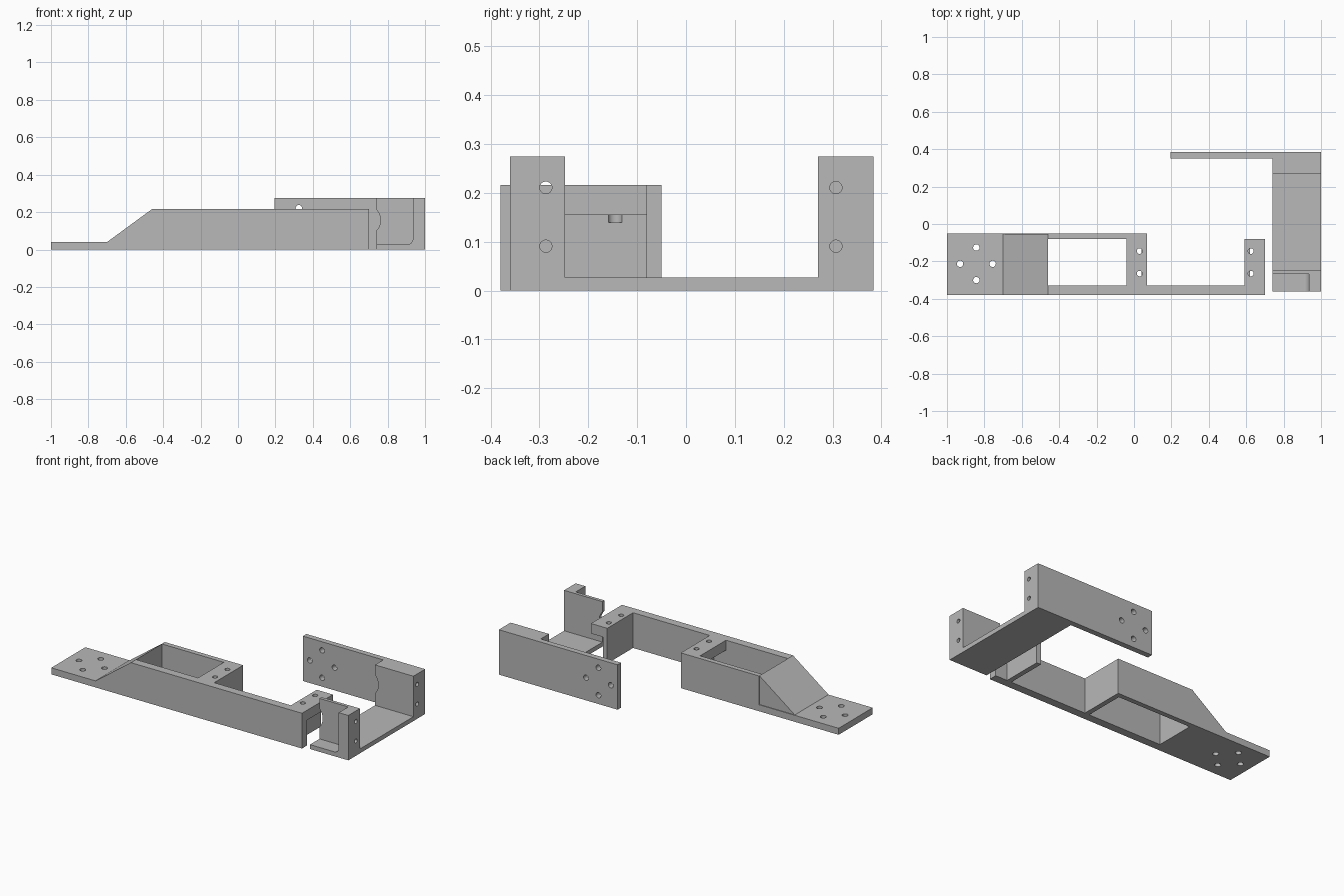
import bpy
import bmesh
import math
from mathutils import Matrix, Vector

if "Cube" in bpy.data.objects:
    bpy.data.objects.remove(bpy.data.objects["Cube"], do_unlink=True)

GREY = (0.48, 0.48, 0.48, 1)
grey = bpy.data.materials.new("plain grey")
grey.use_nodes = True
grey.diffuse_color = GREY
grey.node_tree.nodes["Principled BSDF"].inputs["Base Color"].default_value = GREY


def make_object(name, bm):
    bmesh.ops.recalc_face_normals(bm, faces=bm.faces[:])
    mesh = bpy.data.meshes.new(name)
    bm.to_mesh(mesh)
    bm.free()
    mesh.materials.append(grey)
    obj = bpy.data.objects.new(name, mesh)
    bpy.context.scene.collection.objects.link(obj)
    return obj


def extrude_profile(name, points, y0, y1):
    """Extrude an x-z outline along y."""
    bm = bmesh.new()
    face = bm.faces.new([bm.verts.new((x, y0, z)) for x, z in points])
    out = bmesh.ops.extrude_face_region(bm, geom=[face])
    moved = [v for v in out["geom"] if isinstance(v, bmesh.types.BMVert)]
    bmesh.ops.translate(bm, verts=moved, vec=(0, y1 - y0, 0))
    return make_object(name, bm)


def box(name, x0, x1, y0, y1, z0, z1):
    return extrude_profile(name, [(x0, z0), (x1, z0), (x1, z1), (x0, z1)], y0, y1)


def rod(centre, axis, radius, length, sides=32):
    bm = bmesh.new()
    turn = Vector((0, 0, 1)).rotation_difference(Vector(axis)).to_matrix().to_4x4()
    bmesh.ops.create_cone(bm, cap_ends=True, segments=sides, radius1=radius, radius2=radius,
                          depth=length, matrix=Matrix.Translation(centre) @ turn)
    return make_object("cutter", bm)


def apply_booleans(obj, tools, operation="DIFFERENCE"):
    for tool in tools:
        tool.hide_render = True
        mod = obj.modifiers.new("boolean", "BOOLEAN")
        mod.operation, mod.solver, mod.object = operation, "EXACT", tool
    bpy.context.view_layer.update()
    graph = bpy.context.evaluated_depsgraph_get()
    result = bpy.data.meshes.new_from_object(obj.evaluated_get(graph))
    obj.modifiers.clear()
    obj.data = result
    for tool in tools:
        bpy.data.objects.remove(tool, do_unlink=True)


def cut(*bounds):
    return box("cutter", *bounds)


def cross(cx, cy, reach):
    return [(cx + reach, cy), (cx - reach, cy), (cx, cy + reach), (cx, cy - reach)]


# Long arm: side outline, then pockets and overhanging tabs
H, TAB = 0.216, 0.155
FRONT, INNER, REAR, BACK = -0.38, -0.33, -0.08, -0.05
arm = extrude_profile("mounting_arm", [(-1, 0), (0.7, 0), (0.7, H), (-0.46, H),
                                       (-0.7, 0.04), (-1, 0.04)], FRONT, BACK)
cutters = [
    cut(-0.46, -0.04, INNER, REAR, -0.1, 0.4),    # open window
    cut(-0.2, 0.04, INNER, REAR, -0.1, TAB),      # below inner tab
    cut(0.07, 0.59, INNER, 0.1, -0.1, 0.4),       # gap between tabs
    cut(0.5, 0.8, REAR, 0.1, -0.1, 0.4),          # shorten end wall
    cut(0.62, 0.8, INNER, 0.1, -0.1, TAB),        # below end tab
    cut(-0.7, -0.46, BACK - 0.004, 0.1, 0.04, 0.4),
]
# Screw holes in the tabs and the flat end plate
for x in (0.03, 0.625):
    for y in (-0.145, -0.265):
        cutters.append(rod((x, y, 0.2), (0, 0, 1), 0.015, 0.12))
cutters += [rod((x, y, 0), (0, 0, 1), 0.017, 0.2) for x, y in cross(-0.843, -0.213, 0.087)]
apply_booleans(arm, cutters)

# Bracket: floor, front upright, rear block and long rear wall
TOP, FLOOR = 0.275, 0.027
bracket = box("u_bracket", 0.74, 1, -0.36, 0.38, 0, TOP)
apply_booleans(bracket, [cut(0.5, 1.2, -0.248, 0.27, FLOOR, 0.5)])
apply_booleans(bracket, [box("rear_wall", 0.195, 1, 0.35, 0.384, 0, TOP)], "UNION")

# Front pocket with one rounded lower corner
R, EDGE = 0.03, 0.935
corner = [(EDGE - R + R * math.sin(a), FLOOR + R - R * math.cos(a))
          for a in (i * math.pi / 16 for i in range(9))]
pocket = [(0.6, FLOOR)] + corner + [(EDGE, 0.5), (0.6, 0.5)]
cutters = [extrude_profile("cutter", pocket, -0.5, -0.268)]

# Shallow arc notches in both uprights
for y, depth in ((-0.258, 0.06), (0.305, 0.09)):
    cutters.append(rod((0.68, y, 0.157), (0, 1, 0), 0.082, depth, 64))

# Screw holes in the end faces and rear wall
for y in (-0.287, 0.307):
    for z in (0.091, 0.211):
        cutters.append(rod((1, y, z), (1, 0, 0), 0.0125, 0.2))
cutters += [rod((x, 0.367, z), (0, 1, 0), 0.0165, 0.1) for x, z in cross(0.325, 0.138, 0.084)]
apply_booleans(bracket, cutters)

# Flat faces with smooth hole walls
for obj in (arm, bracket):
    bpy.ops.object.select_all(action="DESELECT")
    obj.select_set(True)
    bpy.context.view_layer.objects.active = obj
    bpy.ops.object.shade_smooth_by_angle(angle=math.radians(30))
